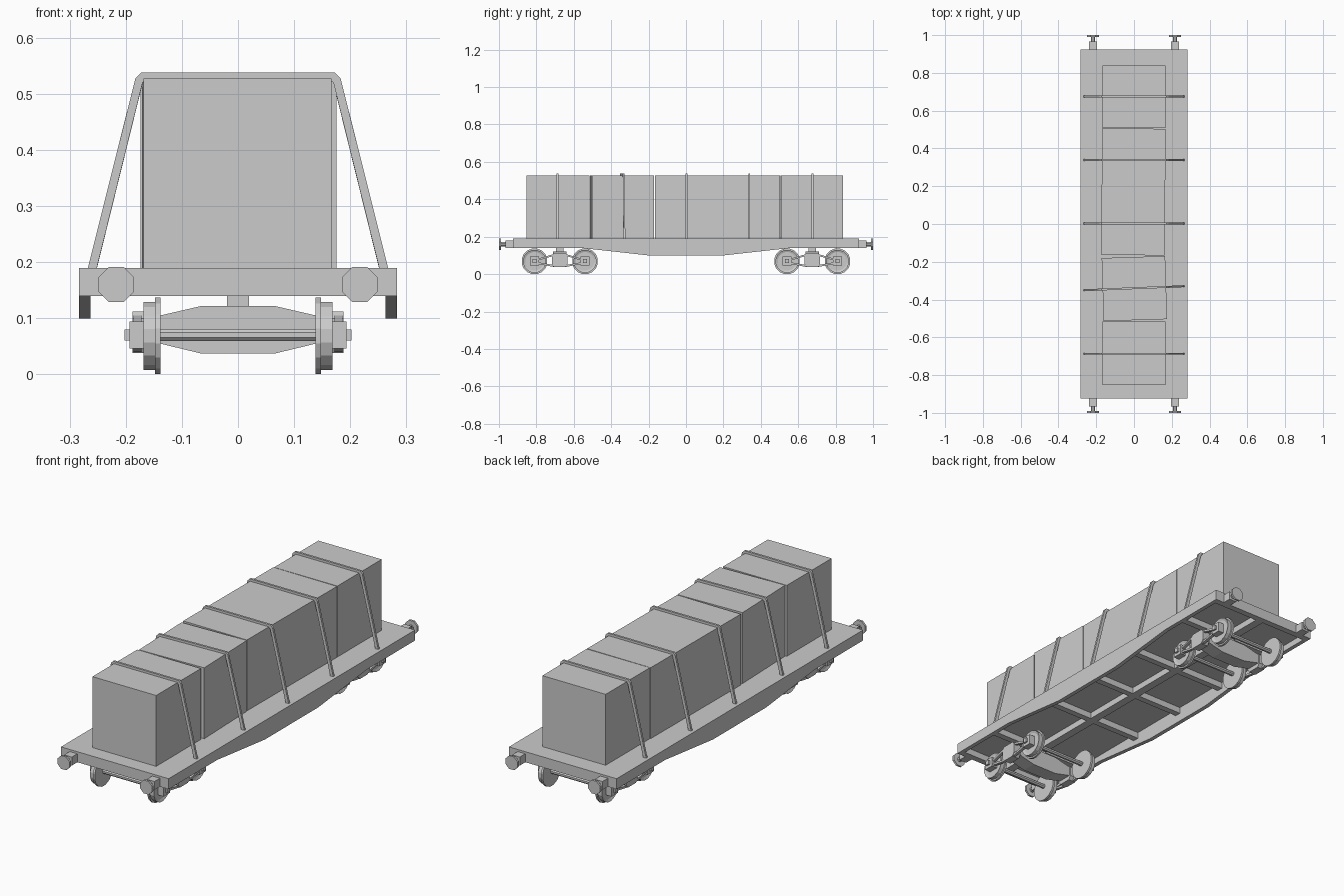
import bpy, bmesh, math
from mathutils import Matrix, Vector

if "Cube" in bpy.data.objects:
    bpy.data.objects.remove(bpy.data.objects["Cube"])

grey = bpy.data.materials.new("light_grey")
grey.use_nodes = True
COLOUR = (0.6, 0.6, 0.6, 1)
grey.diffuse_color = COLOUR
grey.node_tree.nodes["Principled BSDF"].inputs["Base Color"].default_value = COLOUR


def finish(name, bm):
    bmesh.ops.recalc_face_normals(bm, faces=bm.faces)
    mesh = bpy.data.meshes.new(name)
    bm.to_mesh(mesh)
    bm.free()
    mesh.materials.append(grey)
    ob = bpy.data.objects.new(name, mesh)
    bpy.context.collection.objects.link(ob)
    return ob


def box(name, x, y, z, turn=0):
    """Box from (low, high) ranges, turned about its own vertical axis."""
    bm = bmesh.new()
    size = [r[1] - r[0] for r in (x, y, z)]
    mid = Vector([(r[0] + r[1]) / 2 for r in (x, y, z)])
    bmesh.ops.create_cube(bm, size=1, matrix=Matrix.Translation(mid)
                          @ Matrix.Rotation(math.radians(turn), 4, 'Z')
                          @ Matrix.Diagonal((*size, 1)))
    return finish(name, bm)


def prism(name, points, axis, low, high, turn=0):
    """Extrude a profile along x (points are y,z) or along y (points are x,z)."""
    bm = bmesh.new()
    place = (lambda a, b: (low, a, b)) if axis == 'x' else (lambda a, b: (a, low, b))
    face = bm.faces.new([bm.verts.new(place(a, b)) for a, b in points])
    step = Vector((high - low, 0, 0)) if axis == 'x' else Vector((0, high - low, 0))
    ext = bmesh.ops.extrude_face_region(bm, geom=[face])
    bmesh.ops.translate(bm, vec=step,
                        verts=[v for v in ext["geom"] if isinstance(v, bmesh.types.BMVert)])
    if turn:
        centre = Vector((0, (low + high) / 2, 0))
        bmesh.ops.rotate(bm, cent=centre, verts=bm.verts,
                         matrix=Matrix.Rotation(math.radians(turn), 3, 'Z'))
    return finish(name, bm)


def disc(name, axis, low, high, radius, u, v, sides):
    ring = [(u + radius * math.cos((i + .5) * math.tau / sides),
             v + radius * math.sin((i + .5) * math.tau / sides)) for i in range(sides)]
    return prism(name, ring, axis, low, high)


def span(s, a, b):
    return tuple(sorted((s * a, s * b)))


# Deck and underframe
box("deck_floor", (-.283, .283), (-.925, .925), (.17, .19))
for s, side in ((1, "left"), (-1, "right")):
    sill = [(-.925, .19), (-.925, .14), (-.56, .14), (-.2, .1),
            (.2, .1), (.56, .14), (.925, .14), (.925, .19)]
    prism(f"{side}_side_sill", sill, 'x', *span(s, .263, .283))
box("centre_beam", (-.02, .02), (-.91, .91), (.14, .175))
for i, y in enumerate((-.675, -.3, 0, .3, .675)):
    box(f"cross_beam_{i + 1}", (-.27, .27), (y - .015, y + .015), (.14, .175))

# End beams and buffers
for e, end in ((-1, "front"), (1, "back")):
    box(f"{end}_end_beam", (-.283, .283), span(e, .895, .925), (.14, .19))
    for s, side in ((1, "left"), (-1, "right")):
        x = s * .217
        tag = f"{end}_{side}_buffer"
        box(tag + "_housing", (x - .02, x + .02), span(e, .92, .966), (.14, .18))
        disc(tag + "_stem", 'y', *span(e, .96, .995), .012, x, .16, 8)
        disc(tag + "_head", 'y', *span(e, .99, 1), .034, x, .16, 8)

# Bogies
for e, end in ((-1, "front"), (1, "back")):
    c = e * .675
    bolster = [(-.16, .1), (-.065, .122), (.065, .122), (.16, .1),
               (.16, .06), (.065, .037), (-.065, .037), (-.16, .06)]
    prism(f"{end}_bolster", bolster, 'y', c - .035, c + .035)
    box(f"{end}_pivot", (-.02, .02), (c - .02, c + .02), (.115, .15))
    for s, side in ((1, "left"), (-1, "right")):
        tag = f"{end}_{side}"
        block = [(c + a, z) for a, z in ((-.042, .055), (-.03, .038), (.03, .038), (.042, .055),
                                         (.042, .1), (.03, .112), (-.03, .112), (-.042, .1))]
        prism(tag + "_spring_block", block, 'x', *span(s, .15, .188))
        # Arch bars between the axle boxes
        upper = [(-.14, .076), (-.04, .105), (.04, .105), (.14, .076)]
        lower = [(-.14, .068), (-.04, .05), (.04, .05), (.14, .068)]
        for bar, path in (("upper", upper), ("lower", lower)):
            outline = [(c + a, z) for a, z in path] + [(c + a, z - .01) for a, z in path[::-1]]
            prism(f"{tag}_{bar}_arch_bar", outline, 'x', *span(s, .172, .186))
    for w in (-.135, .135):
        y = c + w
        tag = f"{end}_{'fore' if w < 0 else 'aft'}"
        disc(tag + "_axle", 'x', -.175, .175, .011, y, .07, 8)
        for s, side in ((1, "left"), (-1, "right")):
            name = f"{tag}_{side}"
            disc(name + "_wheel_flange", 'x', *span(s, .138, .148), .0695, y, .0685, 16)
            disc(name + "_wheel_tread", 'x', *span(s, .146, .162), .062, y, .0685, 16)
            rim = disc(name + "_wheel_rim", 'x', *span(s, .161, .168), .062, y, .0685, 16)
            # Dish the outer face of the wheel
            bm = bmesh.new()
            bm.from_mesh(rim.data)
            outer = max((f for f in bm.faces if len(f.verts) == 16),
                        key=lambda f: s * f.calc_center_median().x)
            bmesh.ops.inset_region(bm, faces=[outer], thickness=.012, depth=-.005)
            bm.to_mesh(rim.data)
            bm.free()
            box(name + "_axle_box", span(s, .16, .193), (y - .024, y + .024), (.046, .094))
            box(name + "_axle_cap", span(s, .19, .202), (y - .01, y + .01), (.06, .08))

# Covered loads, the second and third standing slightly askew
loads = (((-.168, .167), (-.853, -.517), 0), ((-.166, .17), (-.509, -.175), 1.8),
         ((-.171, .165), (-.165, .505), -.4), ((-.166, .167), (.508, .84), 0))
for i, (x, y, turn) in enumerate(loads):
    box(f"load_{i + 1}", x, y, (.185, .527), turn)

# Lashing straps
half = [(.268, .188), (.183, .527), (.172, .538)]
inner = [(.162, .526), (.17, .52), (.252, .188)]
strap = ([(-x, z) for x, z in half] + [(x, z) for x, z in half[::-1]]
         + [(x, z) for x, z in inner[::-1]] + [(-x, z) for x, z in inner])
for i, (y, turn) in enumerate(((-.687, 0), (-.34, 2.3), (.003, 0), (.338, 0), (.676, 0))):
    prism(f"strap_{i + 1}", strap, 'y', y - .005, y + .005, turn)
